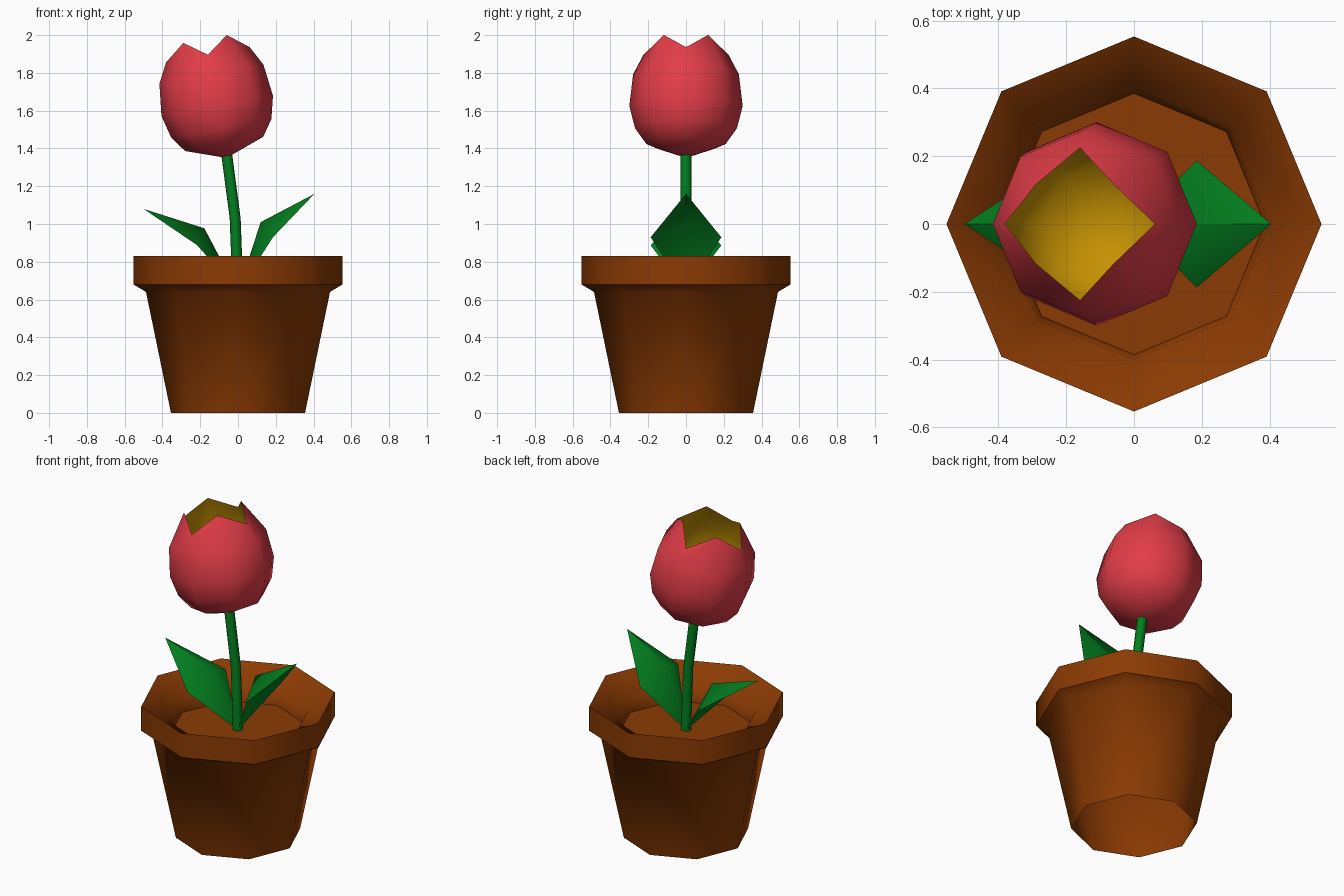
import bpy, bmesh, math
from mathutils import Matrix, Vector

if "Cube" in bpy.data.objects:
    bpy.data.objects.remove(bpy.data.objects["Cube"])


def material(name, rgb):
    m = bpy.data.materials.new(name)
    m.diffuse_color = (*rgb, 1)
    m.use_nodes = True
    m.node_tree.nodes["Principled BSDF"].inputs["Base Color"].default_value = m.diffuse_color
    return m


BROWN = material("terracotta brown", (0.26, 0.043, 0.001))
GREEN = material("leaf green", (0.001, 0.215, 0.014))
PINK = material("petal pink", (0.76, 0.046, 0.064))
YELLOW = material("inner yellow", (0.56, 0.285, 0.001))


def finish(name, bm, mat, angle=50):
    me = bpy.data.meshes.new(name)
    bm.to_mesh(me)
    bm.free()
    me.materials.append(mat)
    ob = bpy.data.objects.new(name, me)
    bpy.context.collection.objects.link(ob)
    bpy.ops.object.select_all(action='DESELECT')
    ob.select_set(True)
    bpy.context.view_layer.objects.active = ob
    bpy.ops.object.shade_smooth_by_angle(angle=math.radians(angle))
    return ob


def ring(bm, radii, heights, centre=(0, 0)):
    """Ring of vertices; even ones lie on the axes, odd ones on the diagonals."""
    n = 8
    return [bm.verts.new((centre[0] + radii[i % 2] * math.cos(math.tau * i / n),
                          centre[1] + radii[i % 2] * math.sin(math.tau * i / n),
                          heights[i % 2])) for i in range(n)]


def skin(bm, rings, flip=False):
    for a, b in zip(rings, rings[1:]):
        for i in range(8):
            j = (i + 1) % 8
            f = [a[i], a[j], b[j], b[i]]
            bm.faces.new(f[::-1] if flip else f)


def fan(bm, loop, z, flip=False):
    tip = bm.verts.new((0, 0, z))
    for i in range(8):
        f = [tip, loop[(i + 1) % 8], loop[i]]
        bm.faces.new(f[::-1] if flip else f)


# Pot: octagonal wall with collar, sloped lip, short inner wall and soil; open underneath
bm = bmesh.new()
pot = [(0.355, 0), (0.487, 0.64), (0.553, 0.68), (0.553, 0.83), (0.40, 0.73), (0.385, 0.645)]
rings = [ring(bm, (r, r), (z, z)) for r, z in pot]
skin(bm, rings)
bm.faces.new(rings[-1])
finish("pot", bm, BROWN)

# Stem: slightly bent tube
bm = bmesh.new()
path = [(0, 0.63), (-0.015, 1.03), (-0.06, 1.37)]
skin(bm, [ring(bm, (0.029, 0.029), (z, z), (x, 0)) for x, z in path])
finish("stem", bm, GREEN)

# Leaves: folded diamonds with a raised middle
for name, mid, side, tip in [
        ("right_leaf", (0.12, 1.01), (0.185, 0.93), (0.405, 1.16)),
        ("left_leaf", (-0.178, 0.977), (-0.215, 0.887), (-0.50, 1.08))]:
    bm = bmesh.new()
    base, m, t = [bm.verts.new((x, 0, z)) for x, z in [(0, 0.64), mid, tip]]
    for s in (1, -1):
        v = bm.verts.new((side[0], s * 0.187, side[1]))
        bm.faces.new((base, v, m))
        bm.faces.new((m, v, t))
    bmesh.ops.recalc_face_normals(bm, faces=bm.faces[:])
    if sum((f.normal.z for f in bm.faces)) < 0:
        bmesh.ops.reverse_faces(bm, faces=bm.faces[:])
    finish(name, bm, GREEN)

# Flower: leaning cup with four petal tips on the diagonals
lean = Matrix.Translation(Vector((-0.06, 0, 1.35))) @ Matrix.Rotation(-0.18, 4, 'Y')
rim = ((0.225, 0.165), (0.555, 0.64))

bm = bmesh.new()
cup = [(0.21, 0.075), (0.27, 0.16), (0.30, 0.28), (0.28, 0.45)]
rings = [ring(bm, (r, r), (z, z)) for r, z in cup] + [ring(bm, *rim)]
skin(bm, rings)
fan(bm, rings[0], 0)
bm.transform(lean)
finish("petals", bm, PINK, 60)

# Yellow lining of the flower
bm = bmesh.new()
lining = [(0.19, 0.10), (0.27, 0.28), (0.255, 0.45)]
rings = [ring(bm, (r, r), (z, z)) for r, z in lining] + [ring(bm, *rim)]
skin(bm, rings, flip=True)
fan(bm, rings[0], 0.05, flip=True)
bm.transform(lean)
finish("petal_lining", bm, YELLOW, 60)
